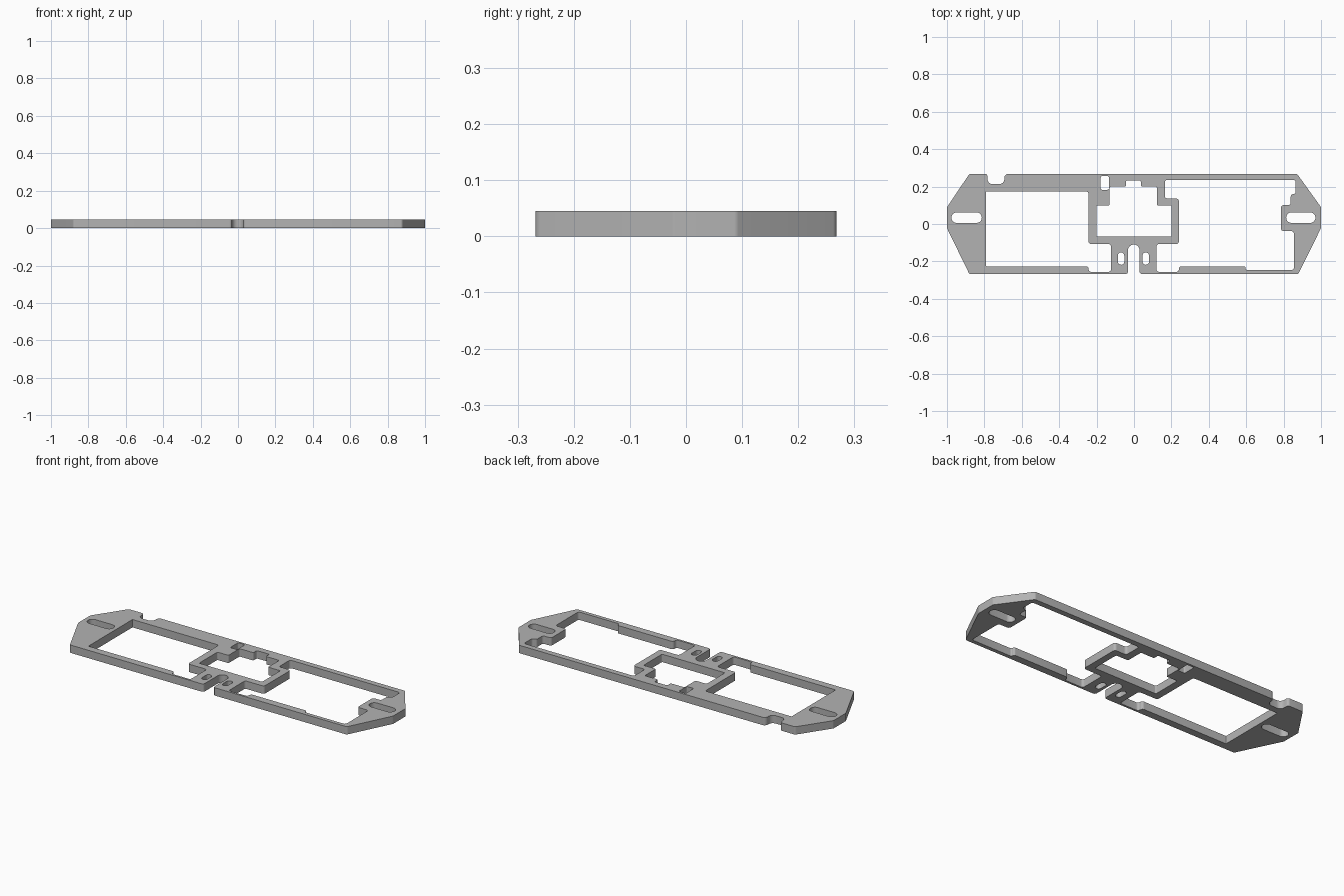
import bpy
import bmesh
import math
from mathutils import Vector

THICKNESS = 0.045
UNIT = 0.001  # profile coordinates are written in thousandths
CORNER = 14   # usual corner radius

cube = bpy.data.objects.get("Cube")
if cube:
    bpy.data.objects.remove(cube)


def fillet(points, radius, steps=6):
    """Round every corner; a third value on a point overrides the radius."""
    rounded = []
    count = len(points)
    for i, point in enumerate(points):
        corner = Vector(point[:2])
        to_prev = Vector(points[i - 1][:2]) - corner
        to_next = Vector(points[(i + 1) % count][:2]) - corner
        wanted = point[2] if len(point) > 2 else radius
        half = to_prev.angle(to_next) / 2
        limit = 0.49 * min(to_prev.length, to_next.length)
        setback = min(wanted / math.tan(half), limit)
        if setback < 1:
            rounded.append(corner)
            continue
        r = setback * math.tan(half)
        u, v = to_prev.normalized(), to_next.normalized()
        centre = corner + (u + v).normalized() * (r / math.sin(half))
        start = corner + u * setback - centre
        end = corner + v * setback - centre
        sweep = start.angle_signed(end)
        for k in range(steps + 1):
            a = -sweep * k / steps
            c, s = math.cos(a), math.sin(a)
            rounded.append(centre + Vector((start.x * c - start.y * s,
                                            start.x * s + start.y * c)))
    return rounded


def slot(x0, x1, y0, y1, radius=None):
    """Rectangular opening, with fully round ends unless a radius is given."""
    if radius is None:
        radius = min(x1 - x0, y1 - y0) / 2
    return fillet([(x0, y0), (x1, y0), (x1, y1), (x0, y1)], radius, 8)


def extrude_plate(name, loops, material):
    """Fill nested loops as one plate with openings and give it thickness."""
    curve = bpy.data.curves.new(name + "_profile", 'CURVE')
    curve.dimensions = '2D'
    curve.fill_mode = 'BOTH'
    curve.extrude = THICKNESS / 2
    for loop in loops:
        spline = curve.splines.new('POLY')
        spline.points.add(len(loop) - 1)
        for target, p in zip(spline.points, loop):
            target.co = (p.x * UNIT, p.y * UNIT, 0, 1)
        spline.use_cyclic_u = True
    helper = bpy.data.objects.new(name + "_profile", curve)
    bpy.context.collection.objects.link(helper)
    graph = bpy.context.evaluated_depsgraph_get()
    mesh = bpy.data.meshes.new_from_object(helper.evaluated_get(graph))
    bpy.data.objects.remove(helper)

    bm = bmesh.new()
    bm.from_mesh(mesh)
    bmesh.ops.remove_doubles(bm, verts=bm.verts, dist=UNIT / 10)
    bmesh.ops.translate(bm, verts=bm.verts, vec=(0, 0, THICKNESS / 2))
    bmesh.ops.recalc_face_normals(bm, faces=bm.faces)
    bm.to_mesh(mesh)
    bm.free()

    mesh.name = name
    mesh.materials.clear()
    mesh.materials.append(material)
    plate = bpy.data.objects.new(name, mesh)
    bpy.context.collection.objects.link(plate)
    bpy.ops.object.select_all(action='DESELECT')
    plate.select_set(True)
    bpy.context.view_layer.objects.active = plate
    bpy.ops.object.shade_smooth_by_angle(angle=math.radians(30))
    return plate


grey = bpy.data.materials.new("plain grey")
grey.use_nodes = True
colour = (0.45, 0.45, 0.45, 1)
grey.diffuse_color = colour
grey.node_tree.nodes["Principled BSDF"].inputs["Base Color"].default_value = colour

# Outer edge, with the rear cable notch and the round-headed front notch
outline = fillet([
    (-1000, 90), (-880, 268), (-783, 268), (-783, 213, 30), (-693, 213, 30),
    (-693, 268, 20), (872, 268), (1000, 90), (1000, -22), (878, -268),
    (30, -268), (30, -110, 31), (-32, -110, 31), (-32, -268),
    (-880, -268), (-1000, -22),
], CORNER)

# Large window on the right-hand side
right_window = fillet([
    (-792, 174, 4), (-243, 174), (-243, -107), (-123, -107), (-123, -256),
    (-243, -256), (-243, -226), (-792, -226, 4),
], CORNER)

# Large window on the left-hand side, stepped around the mounting tab
left_window = fillet([
    (165, 236), (165, 136), (240, 136), (240, -107), (120, -107),
    (120, -256), (240, -256), (240, -226), (596, -226), (596, -246),
    (855, -246), (855, -38), (786, -38), (786, 101), (838, 101),
    (838, 160), (864, 160), (864, 236),
], CORNER)

# Centre window with a stepped rear edge
centre_window = fillet([
    (-200, -68), (-200, 99), (-130, 99), (-130, 200), (-43, 200),
    (-43, 232), (37, 232), (37, 200), (122, 200), (122, 99),
    (200, 99), (200, -68),
], 7)

# Small openings: end screw slots, front tie slots and rear pin window
small_openings = [slot(-976, -814, 6, 62), slot(814, 970, 6, 62),
                  slot(-86, -52, -218, -152), slot(46, 80, -218, -152),
                  slot(-178, -134, 183, 256, 8)]

extrude_plate("mounting_plate",
              [outline, right_window, left_window, centre_window] + small_openings,
              grey)
